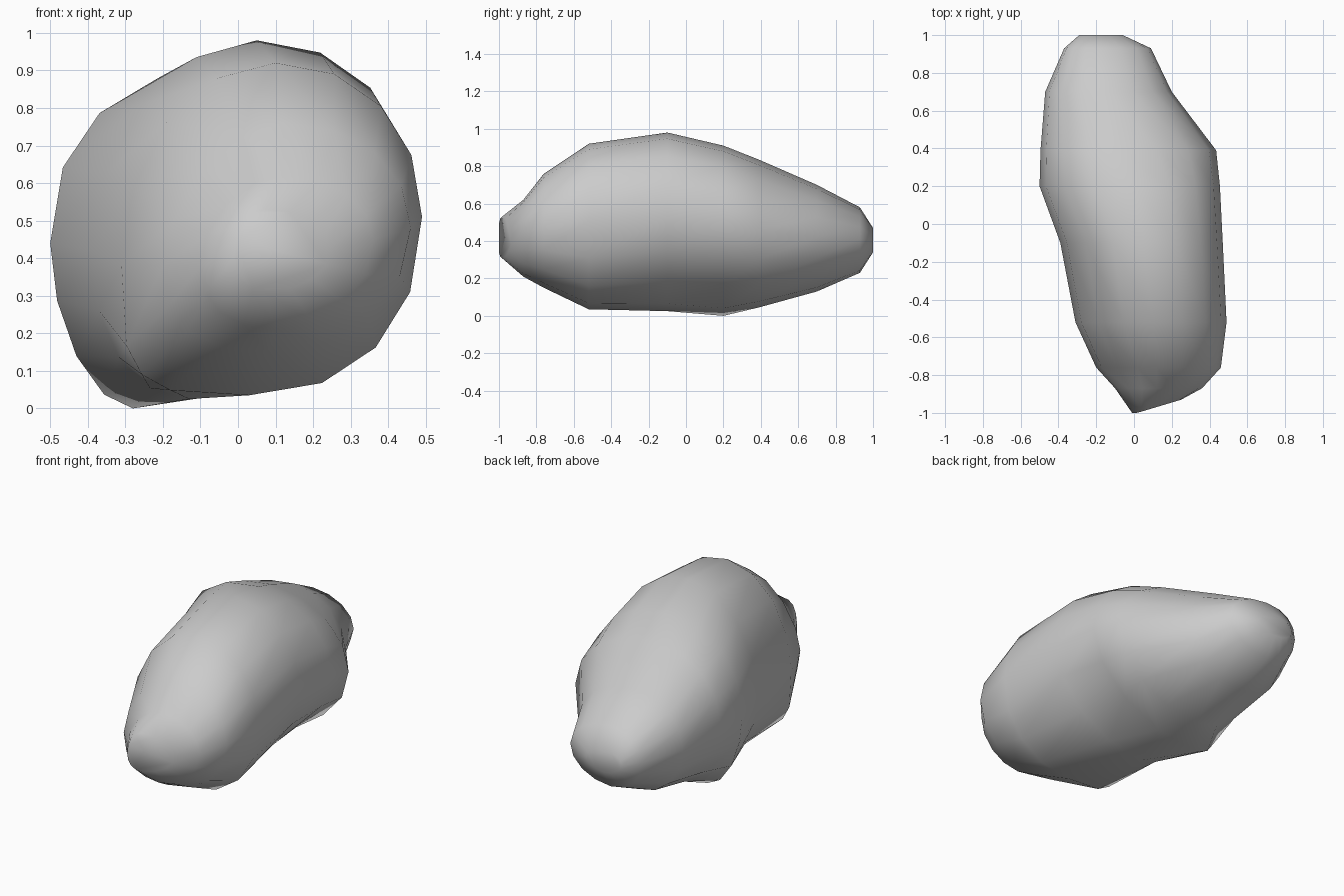
import bpy, bmesh
from math import sin, cos, pi

SEG = 16

# Cross-sections along y: y, (x, z) of the left, top, right and bottom extremes,
# then the flatness of the four arcs (upper left, upper right, lower right, lower left);
# below 1 is fuller than an ellipse, above 1 is flatter
sections = [
    (-0.99, (-0.01, 0.40), (0.07, 0.53), (0.25, 0.43), (0.07, 0.31), (1.0, 1.0, 1.0, 1.0)),
    (-0.87, (-0.10, 0.38), (0.12, 0.62), (0.36, 0.45), (0.10, 0.21), (1.1, 1.0, 1.0, 0.9)),
    (-0.76, (-0.20, 0.38), (0.12, 0.76), (0.46, 0.48), (0.08, 0.15), (1.2, 0.95, 1.0, 0.8)),
    (-0.52, (-0.31, 0.38), (0.10, 0.92), (0.49, 0.51), (0.03, 0.035), (1.0, 0.95, 0.9, 0.5)),
    (-0.10, (-0.39, 0.42), (0.05, 0.98), (0.47, 0.53), (-0.13, 0.025), (1.05, 0.95, 1.05, 0.95)),
    (0.20, (-0.50, 0.44), (0.00, 0.91), (0.455, 0.51), (-0.28, 0.00), (0.88, 0.97, 1.05, 1.1)),
    (0.39, (-0.495, 0.45), (-0.06, 0.835), (0.435, 0.46), (-0.12, 0.045), (0.93, 1.0, 1.0, 1.0)),
    (0.70, (-0.47, 0.43), (-0.14, 0.70), (0.20, 0.42), (-0.18, 0.13), (0.9, 1.0, 1.0, 1.0)),
    (0.93, (-0.37, 0.42), (-0.17, 0.58), (0.09, 0.41), (-0.17, 0.23), (0.85, 1.0, 1.0, 1.0)),
    (1.00, (-0.29, 0.41), (-0.18, 0.47), (-0.06, 0.40), (-0.17, 0.34), (1.0, 1.0, 1.0, 1.0)),
]


def ring(left, top, right, bottom, flat):
    """Closed loop of four arcs through the extreme points."""
    pts = []
    for i in range(SEG):
        a = 2 * pi * i / SEG
        c, s = round(cos(a), 6), round(sin(a), 6)
        side = right if c >= 0 else left
        cap = top if s >= 0 else bottom
        if s >= 0:
            k = flat[1] if c >= 0 else flat[0]
        else:
            k = flat[2] if c >= 0 else flat[3]
        x = cap[0] + (side[0] - cap[0]) * abs(c) ** k
        z = side[1] + (cap[1] - side[1]) * abs(s) ** k
        pts.append((x, z))
    return pts


# Boulder body: loft through the sections, closed at both ends
bm = bmesh.new()
loops = [[bm.verts.new((x, y, z)) for x, z in ring(*ext)] for y, *ext in sections]
for v in loops[0]:  # blunt front end leans back on its right side
    v.co.y = max(-1.0, v.co.y + 0.3 * (v.co.x - 0.05))
for a, b in zip(loops, loops[1:]):
    for i in range(SEG):
        j = (i + 1) % SEG
        bm.faces.new((a[i], a[j], b[j], b[i]))
bm.faces.new(loops[0])
bm.faces.new(loops[-1])
bmesh.ops.recalc_face_normals(bm, faces=bm.faces)
for f in bm.faces:
    f.smooth = True

mesh = bpy.data.meshes.new("boulder")
bm.to_mesh(mesh)
bm.free()
boulder = bpy.data.objects.new("boulder", mesh)
bpy.context.collection.objects.link(boulder)
